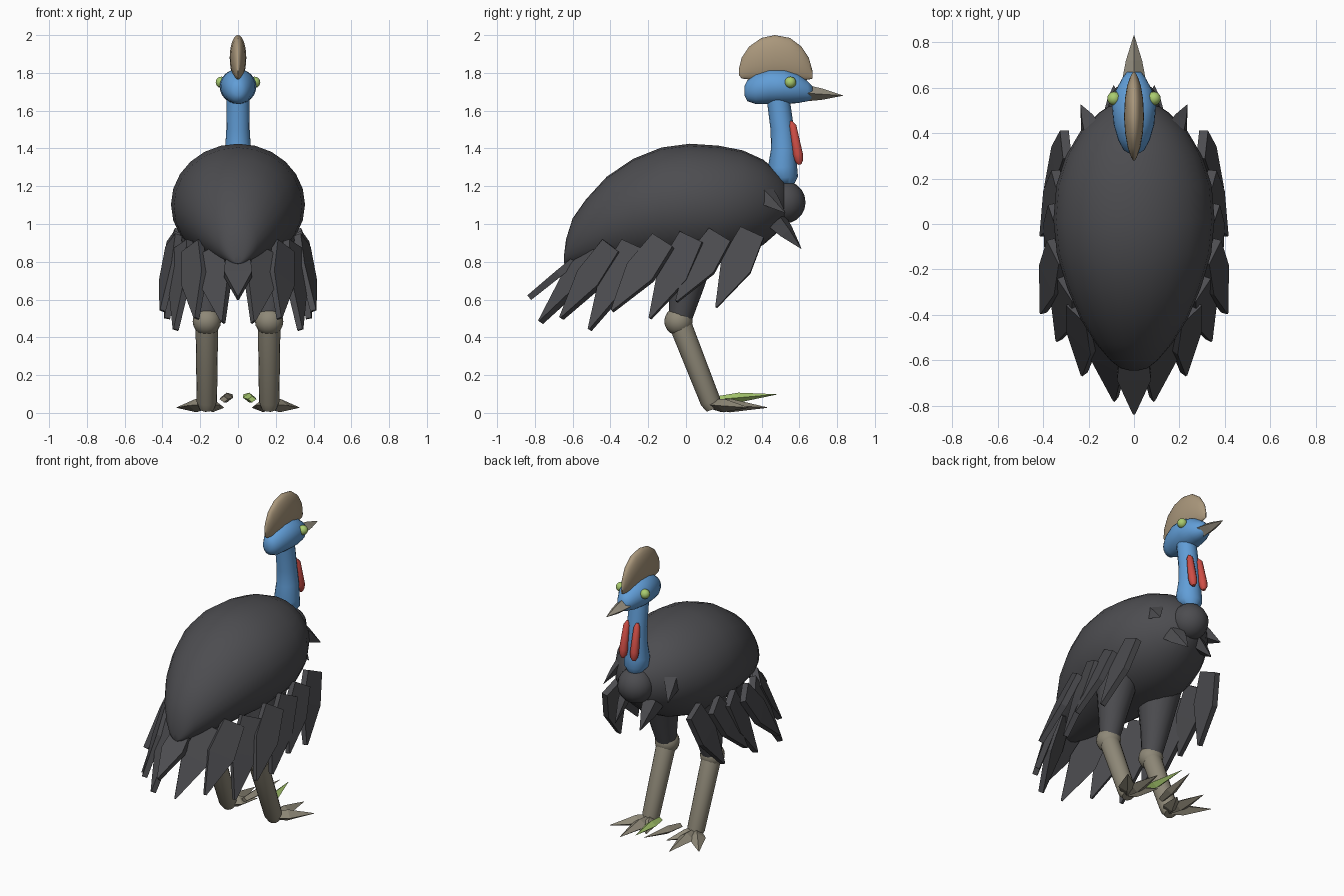
import bpy, bmesh, math
from mathutils import Vector

cube = bpy.data.objects.get("Cube")
if cube:
    bpy.data.objects.remove(cube, do_unlink=True)


def material(name, r, g, b):
    m = bpy.data.materials.new(name)
    m.use_nodes = True
    m.diffuse_color = (r, g, b, 1)
    bsdf = m.node_tree.nodes["Principled BSDF"]
    bsdf.inputs["Base Color"].default_value = (r, g, b, 1)
    return m


PLUMAGE = material("charcoal_plumage", 0.073, 0.073, 0.08)
BLUE = material("blue_skin", 0.12, 0.34, 0.68)
RED = material("red_wattle", 0.62, 0.075, 0.06)
HORN = material("tan_horn", 0.4, 0.31, 0.2)
SCALE = material("grey_brown_scales", 0.27, 0.245, 0.185)
BEAK = material("beak_grey", 0.31, 0.28, 0.22)
LIME = material("pale_green", 0.4, 0.6, 0.16)


def loft(name, rings, u, v, segs, mat, smooth=True, phase=0.0):
    """Skin elliptical rings (centre, radius along u, radius along v)."""
    bm = bmesh.new()
    u, v = Vector(u), Vector(v)
    angles = [phase + math.tau * i / segs for i in range(segs)]
    rows = []
    for c, ru, rv in rings:
        rows.append([bm.verts.new(Vector(c) + u * ru * math.cos(a) + v * rv * math.sin(a))
                     for a in angles])
    for a, b in zip(rows, rows[1:]):
        for i in range(segs):
            j = (i + 1) % segs
            bm.faces.new((a[i], a[j], b[j], b[i]))
    bm.faces.new(rows[0])
    bm.faces.new(rows[-1])
    return finish(name, bm, mat, smooth)


def finish(name, bm, mat, smooth):
    bmesh.ops.recalc_face_normals(bm, faces=bm.faces)
    me = bpy.data.meshes.new(name)
    bm.to_mesh(me)
    bm.free()
    me.materials.append(mat)
    if smooth:
        me.polygons.foreach_set("use_smooth", [True] * len(me.polygons))
        me.set_sharp_from_angle(angle=math.radians(50))
    ob = bpy.data.objects.new(name, me)
    bpy.context.collection.objects.link(ob)
    return ob


def along_y(name, stations, mat):
    """Loft upright sections given as (y, bottom, top, half width)."""
    rings = [((0, y, (lo + hi) / 2), w, (hi - lo) / 2) for y, lo, hi, w in stations]
    return loft(name, rings, (1, 0, 0), (0, 0, 1), 24, mat)


def limb(name, points, mat, segs=16):
    """Round tube through (point, radius) pairs."""
    axis = (Vector(points[-1][0]) - Vector(points[0][0])).normalized()
    u = Vector((1, 0, 0))
    u = (u - axis * u.dot(axis)).normalized()
    return loft(name, [(p, r, r) for p, r in points], u, axis.cross(u), segs, mat)


def ball(name, centre, r, mat):
    bm = bmesh.new()
    bmesh.ops.create_uvsphere(bm, u_segments=16, v_segments=10, radius=r)
    bmesh.ops.translate(bm, verts=bm.verts, vec=centre)
    return finish(name, bm, mat, True)


def blade(name, root, tip, out, width, thick, mat, shape, phase=0.0):
    """Four-sided blade; shape lists (fraction along, width scale, thickness scale)."""
    root, tip = Vector(root), Vector(tip)
    axis = (tip - root).normalized()
    side = axis.cross(Vector(out)).normalized()
    rings = [(root.lerp(tip, t), width * w, thick * k) for t, w, k in shape]
    return loft(name, rings, side, axis.cross(side), 4, mat, False, phase)


FEATHER = [(0, 0.8, 1), (0.45, 1, 1), (1, 0.06, 0.8)]
SPIKE = [(0, 0.65, 0.65), (0.35, 1, 1), (1, 0.04, 0.04)]
CONE = [(0, 1, 1), (0.4, 0.72, 0.72), (1, 0.03, 0.03)]


def feather(name, root, tip, out, width):
    """Flat kite-shaped plate with square edges."""
    return blade(name, root, tip, out, width * math.sqrt(2), 0.028, PLUMAGE, FEATHER,
                 math.pi / 4)


# Body and breast
along_y("body", [
    (-0.645, 0.79, 0.84, 0.02), (-0.635, 0.785, 0.92, 0.06), (-0.60, 0.78, 1.03, 0.105),
    (-0.53, 0.78, 1.13, 0.165), (-0.42, 0.78, 1.25, 0.235), (-0.28, 0.78, 1.345, 0.295),
    (-0.13, 0.78, 1.405, 0.34), (0.02, 0.78, 1.425, 0.355), (0.17, 0.79, 1.415, 0.342),
    (0.30, 0.83, 1.39, 0.3), (0.41, 0.89, 1.34, 0.235), (0.49, 0.96, 1.27, 0.155),
    (0.54, 1.02, 1.2, 0.08), (0.555, 1.07, 1.15, 0.03)], PLUMAGE)
ball("breast", (0, 0.52, 1.115), 0.113, PLUMAGE)

# Neck and head
limb("neck", [((0, 0.53, 1.21), 0.045), ((0, 0.518, 1.245), 0.075), ((0, 0.51, 1.30), 0.078),
              ((0, 0.517, 1.40), 0.068), ((0, 0.51, 1.50), 0.062), ((0, 0.483, 1.70), 0.06)], BLUE)
along_y("head", [
    (0.31, 1.68, 1.73, 0.02), (0.325, 1.65, 1.76, 0.045), (0.37, 1.635, 1.795, 0.07),
    (0.44, 1.635, 1.82, 0.09), (0.52, 1.635, 1.82, 0.097), (0.59, 1.64, 1.795, 0.08),
    (0.645, 1.65, 1.755, 0.05), (0.67, 1.665, 1.73, 0.03)], BLUE)
along_y("casque", [
    (0.28, 1.79, 1.82, 0.004), (0.295, 1.77, 1.88, 0.013), (0.335, 1.765, 1.94, 0.027),
    (0.40, 1.76, 1.985, 0.039), (0.47, 1.76, 2.0, 0.044), (0.55, 1.76, 1.985, 0.04),
    (0.61, 1.76, 1.94, 0.03), (0.65, 1.765, 1.88, 0.016), (0.67, 1.77, 1.81, 0.004)], HORN)
blade("beak", (0, 0.645, 1.692), (0, 0.83, 1.68), (0, 0, 1), 0.05, 0.042, BEAK, CONE)

# Tail feather on the centre line
feather("tail_feather", (0, -0.55, 0.84), (0, -0.83, 0.61), (0, -0.6, 0.8), 0.075)

# Skirt feathers as root and tip, front to back
SKIRT = [((0.30, 0.35, 0.955), (0.38, 0.16, 0.56)), ((0.33, 0.18, 0.94), (0.40, -0.05, 0.59)),
         ((0.34, 0.03, 0.93), (0.375, -0.19, 0.50)), ((0.34, -0.12, 0.91), (0.4, -0.39, 0.54)),
         ((0.29, -0.28, 0.89), (0.33, -0.51, 0.44)), ((0.24, -0.39, 0.88), (0.22, -0.66, 0.50)),
         ((0.14, -0.48, 0.86), (0.08, -0.77, 0.48))]

for side, s in (("left", 1), ("right", -1)):
    def at(x, y, z):
        return (x * s, y, z)

    ball(side + "_eye", at(0.088, 0.553, 1.75), 0.03, LIME)
    limb(side + "_wattle", [(at(0.035, 0.555, 1.545), 0.008), (at(0.037, 0.565, 1.52), 0.02),
                            (at(0.04, 0.593, 1.37), 0.027), (at(0.04, 0.599, 1.335), 0.023),
                            (at(0.04, 0.602, 1.315), 0.01)], RED, 10)

    for i, (root, tip) in enumerate(SKIRT):
        out = at(root[0] * 4, root[1] - 0.3, 0.4)
        feather(f"{side}_skirt_feather_{i + 1}", at(*root), at(*tip), out, 0.085)

    # Short quills on the breast
    blade(side + "_upper_quill", at(0.19, 0.40, 1.17), at(0.235, 0.525, 1.06), at(1, 0.5, 0.3),
          0.07, 0.035, PLUMAGE, CONE)
    blade(side + "_lower_quill", at(0.10, 0.48, 1.02), at(0.09, 0.61, 0.87), at(0.7, 0.8, 0),
          0.07, 0.04, PLUMAGE, CONE)

    # Legs
    limb(side + "_thigh", [(at(0.165, -0.03, 0.50), 0.062), (at(0.165, 0.0, 0.66), 0.09),
                           (at(0.16, 0.04, 0.92), 0.14)], PLUMAGE)
    ball(side + "_knee", at(0.165, -0.04, 0.485), 0.075, SCALE)
    limb(side + "_shin", [(at(0.165, -0.035, 0.48), 0.06), (at(0.165, 0.13, 0.06), 0.054),
                          (at(0.165, 0.145, 0.02), 0.038)], SCALE)

    # Toes, with the inner claw carried above the ground
    for toe, x, y in (("outer", 0.325, 0.33), ("middle", 0.18, 0.43), ("inner", 0.075, 0.31)):
        blade(f"{side}_{toe}_toe", at(0.165, 0.13, 0.045), at(x, y, 0.028), (0, 0, 1),
              0.052, 0.036, SCALE, SPIKE)
    blade(side + "_inner_claw", at(0.075, 0.17, 0.072), at(0.03, 0.48, 0.098), (0, 0, 1),
          0.034, 0.026, LIME if s > 0 else SCALE, SPIKE)
